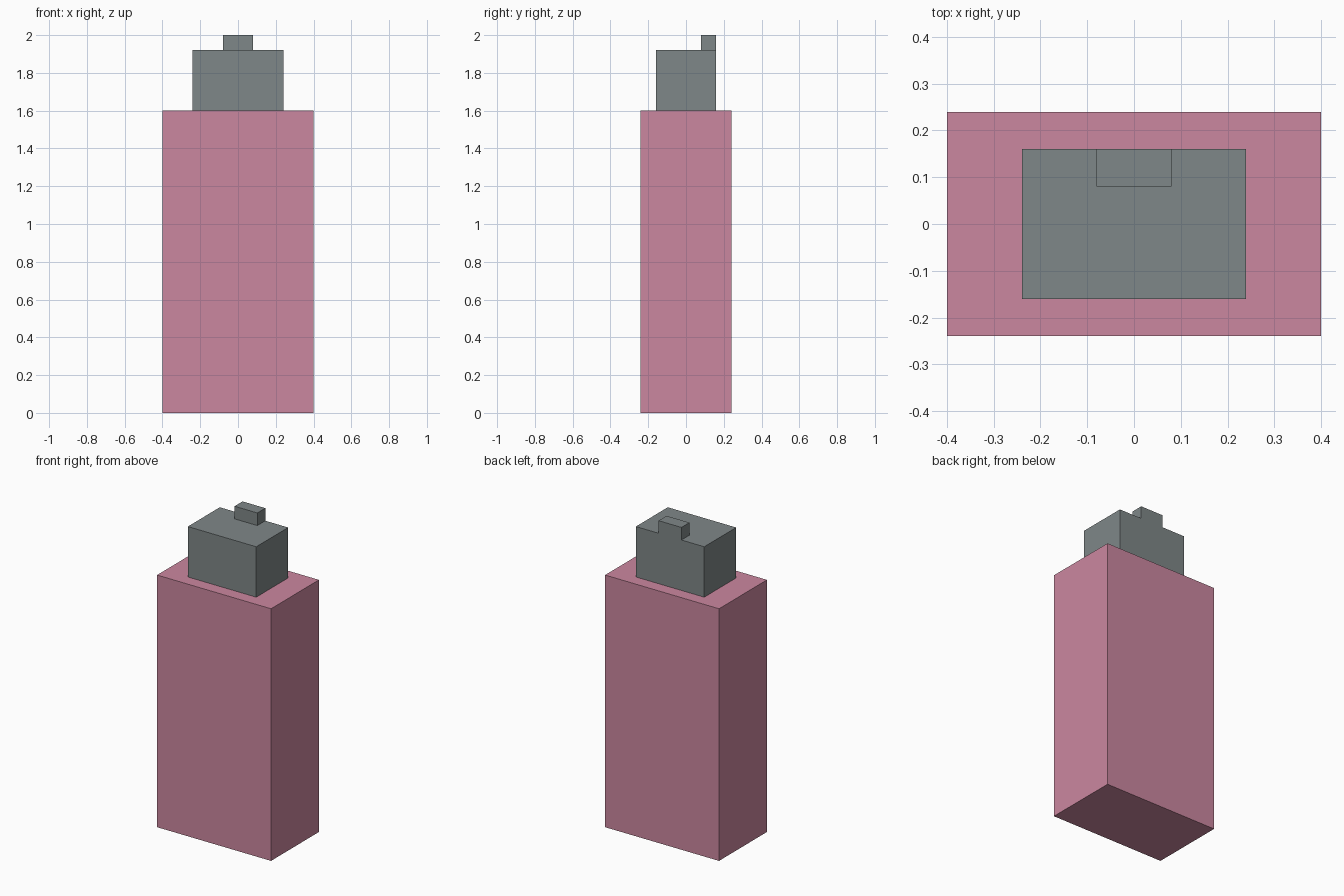
import bpy

default_cube = bpy.data.objects.get("Cube")
if default_cube:
    bpy.data.objects.remove(default_cube, do_unlink=True)


def make_material(name, rgb):
    mat = bpy.data.materials.new(name)
    mat.use_nodes = True
    colour = (*rgb, 1.0)
    mat.diffuse_color = colour
    mat.node_tree.nodes["Principled BSDF"].inputs["Base Color"].default_value = colour
    return mat


def make_box(name, size, base, mat):
    """Add a flat-sided box whose bottom centre sits at base."""
    x, y, z = base
    bpy.ops.mesh.primitive_cube_add(size=1, location=(x, y, z + size[2] / 2))
    box = bpy.context.object
    box.name = name
    box.scale = size
    bpy.ops.object.transform_apply(location=False, rotation=False, scale=True)
    box.data.materials.append(mat)
    return box


pink = make_material("dusty pink", (0.60, 0.245, 0.35))
grey = make_material("steel grey", (0.212, 0.242, 0.246))

# Tall pink body
make_box("body", (0.8, 0.48, 1.6), (0, 0, 0), pink)

# Grey top block
make_box("top_block", (0.48, 0.32, 0.32), (0, 0, 1.6), grey)

# Small tab flush with the back of the top block
make_box("top_tab", (0.16, 0.08, 0.08), (0, 0.12, 1.92), grey)
